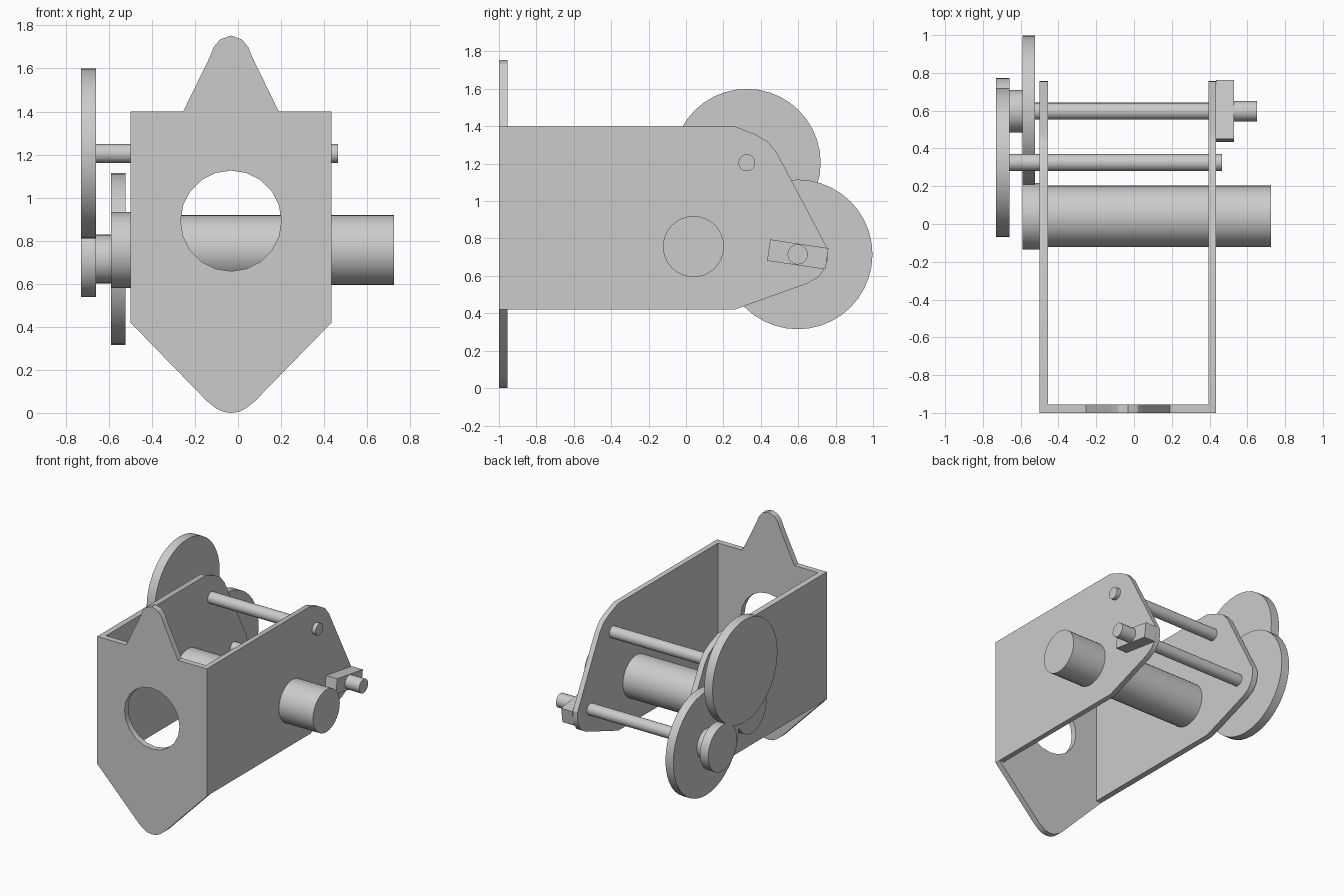
import bpy, bmesh, math
from mathutils import Vector

cube = bpy.data.objects.get("Cube")
if cube:
    bpy.data.objects.remove(cube, do_unlink=True)

GREY = (0.6, 0.6, 0.6, 1.0)
metal = bpy.data.materials.new("plain grey metal")
metal.use_nodes = True
metal.diffuse_color = GREY
metal.node_tree.nodes["Principled BSDF"].inputs["Base Color"].default_value = GREY


def circle(u, v, r, sides):
    return [(u + r * math.cos(2 * math.pi * i / sides),
             v + r * math.sin(2 * math.pi * i / sides)) for i in range(sides)]


def slab(name, loops, axis, start, end):
    """Fill flat outlines (the second one is a hole) and extrude along x or y."""
    bm = bmesh.new()
    for loop in loops:
        verts = [bm.verts.new((start, u, v) if axis == "x" else (u, start, v))
                 for u, v in loop]
        for i, vert in enumerate(verts):
            bm.edges.new((vert, verts[(i + 1) % len(verts)]))
    if len(loops) == 1:
        bm.faces.new(verts)
    else:
        bmesh.ops.triangle_fill(bm, use_beauty=True, edges=bm.edges[:])
    out = bmesh.ops.extrude_face_region(bm, geom=bm.faces[:], use_keep_orig=True)
    moved = [g for g in out["geom"] if isinstance(g, bmesh.types.BMVert)]
    depth = end - start
    step = Vector((depth, 0, 0)) if axis == "x" else Vector((0, depth, 0))
    bmesh.ops.translate(bm, verts=moved, vec=step)
    bmesh.ops.recalc_face_normals(bm, faces=bm.faces[:])
    mesh = bpy.data.meshes.new(name)
    bm.to_mesh(mesh)
    bm.free()
    mesh.materials.append(metal)
    mesh.shade_smooth()
    mesh.set_sharp_from_angle(angle=math.radians(25))
    obj = bpy.data.objects.new(name, mesh)
    bpy.context.scene.collection.objects.link(obj)
    return obj


def cylinder(name, centre, r, start, end, sides=32):
    return slab(name, [circle(*centre, r, sides)], "x", start, end)


# Front plate: right half of the outline mirrored about its centre line
MID = -0.0325
half = [(0, 0), (0.04, 0.006), (0.075, 0.025), (0.11, 0.053), (0.4675, 0.42),
        (0.4675, 1.4), (0.222, 1.4), (0.1, 1.65), (0.08, 1.7), (0.05, 1.735), (0, 1.753)]
outline = [(MID + x, z) for x, z in half]
outline += [(MID - x, z) for x, z in half[-2:0:-1]]
slab("front_plate", [outline, circle(MID, 0.892, 0.234, 20)], "y", -1, -0.955)

# Side plates with tapered, rounded rear ends
side = [(-0.955, 0.42), (0.26, 0.42), (0.65, 0.56), (0.71, 0.595), (0.745, 0.645),
        (0.757, 0.69), (0.755, 0.75), (0.485, 1.26), (0.435, 1.32), (0.37, 1.357),
        (0.26, 1.4), (-0.955, 1.4)]
slab("right_side_plate", [side], "x", -0.5, -0.455)
slab("left_side_plate", [side], "x", 0.395, 0.435)

# Three parallel axes, given as (y, z)
DRUM, IDLER, CRANK = (0.04, 0.757), (0.325, 1.205), (0.597, 0.715)

# Drum and its pinion
cylinder("drum", DRUM, 0.163, -0.52, 0.725)
cylinder("drum_pinion", DRUM, 0.176, -0.59, -0.5)

# Upper shaft with the outer wheel
cylinder("upper_shaft", IDLER, 0.045, -0.67, 0.465, 20)
cylinder("upper_wheel", IDLER, 0.395, -0.73, -0.66, 40)

# Lower shaft with inner wheel, hub and end disc
cylinder("lower_shaft", CRANK, 0.045, -0.6, 0.44, 20)
cylinder("lower_wheel", CRANK, 0.4, -0.59, -0.523, 40)
cylinder("lower_hub", CRANK, 0.113, -0.665, -0.585)
cylinder("lower_end_disc", CRANK, 0.176, -0.73, -0.66)

# Crank arm and handle stub
arm = [(0.45, 0.795), (0.762, 0.748), (0.746, 0.635), (0.434, 0.681)]
slab("crank_arm", [arm], "x", 0.435, 0.53)
cylinder("crank_handle", CRANK, 0.054, 0.52, 0.652, 20)
